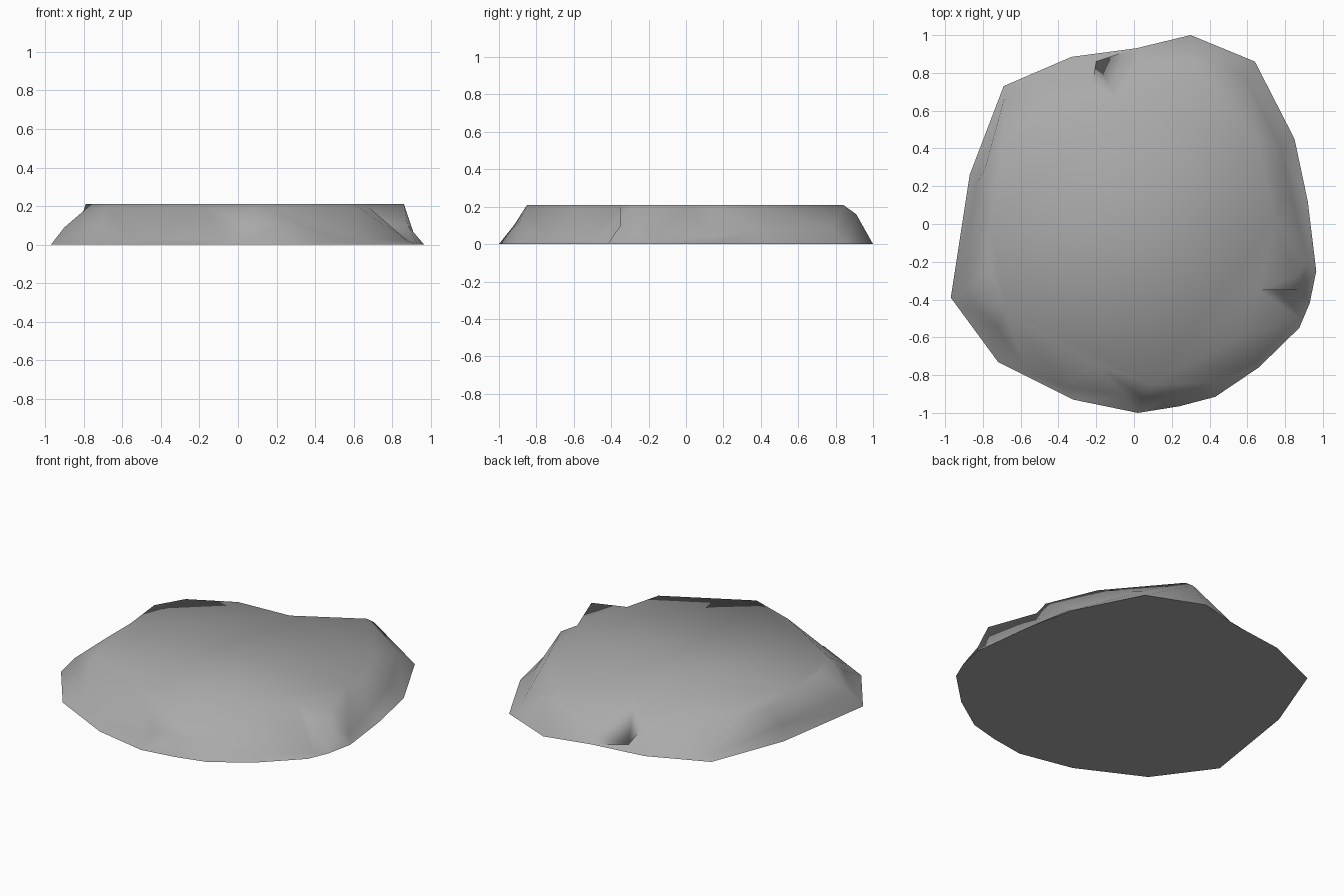
import bpy
import bmesh
from math import atan2

cube = bpy.data.objects.get("Cube")
if cube:
    bpy.data.objects.remove(cube, do_unlink=True)

TOP_HEIGHT = 0.21

# Ground outline of the slab
foot_points = [
    (.3, 1), (.64, .86), (.85, .45), (.92, .12), (.965, -.25), (.93, -.42),
    (.875, -.55), (.66, -.76), (.43, -.915), (.24, -.965), (.02, -1),
    (-.32, -.93), (-.72, -.73), (-.97, -.39), (-.87, .26), (-.69, .73),
    (-.33, .885), (.01, .93)]

# Worn ledge between the ground and the top, with chipped notches
ledge_points = [
    (.32, .91, .16), (.59, .78, .08), (.78, .4, .07), (.84, .12, .04),
    (.92, -.2, .03), (.88, -.35, .1), (.78, -.35, .1), (.88, -.5, .02),
    (.64, -.73, .03), (.42, -.84, .06), (.22, -.9, .1), (.04, -.92, .1),
    (-.05, -.91, .03), (-.38, -.86, .03), (-.58, -.75, .03), (-.72, -.55, .1),
    (-.9, -.35, .09), (-.83, .22, .08), (-.68, .69, .03), (-.5, .75, .06),
    (-.22, .74, .1), (-.2, .86, .03), (.02, .89, .04)]

# Rim of the flat top
rim_points = [
    (.78, .14), (.75, .02), (.86, -.28), (.66, -.35), (.6, -.58), (.1, -.85),
    (-.19, -.75), (-.68, -.46), (-.76, -.24), (-.76, .01), (-.79, .29),
    (-.69, .46), (-.42, .6), (-.07, .62), (.32, .84), (.65, .45)]


def angle(vert):
    return atan2(vert.co.y, vert.co.x)


def make_ring(bm, points):
    """Add points as vertices, ordered anticlockwise around the centre."""
    return sorted((bm.verts.new(p) for p in points), key=angle)


def stitch(bm, lower, upper):
    """Join two rings with triangles, advancing whichever ring lags behind."""
    i = j = 0
    while i < len(lower) or j < len(upper):
        low, high = lower[i % len(lower)], upper[j % len(upper)]
        next_low = lower[(i + 1) % len(lower)]
        next_high = upper[(j + 1) % len(upper)]
        lower_left = i < len(lower)
        upper_left = j < len(upper)
        low_gap = angle(next_low) if i + 1 < len(lower) else 4
        high_gap = angle(next_high) if j + 1 < len(upper) else 4
        if lower_left and (not upper_left or low_gap <= high_gap):
            bm.faces.new((low, next_low, high))
            i += 1
        else:
            bm.faces.new((low, next_high, high))
            j += 1


# Stone slab: three rings joined, closed above and below
bm = bmesh.new()
foot = make_ring(bm, [(x, y, 0) for x, y in foot_points])
ledge = make_ring(bm, ledge_points)
rim = make_ring(bm, [(x, y, TOP_HEIGHT) for x, y in rim_points])
stitch(bm, foot, ledge)
stitch(bm, ledge, rim)
bm.faces.new(rim)
underside = bm.faces.new(list(reversed(foot)))
bmesh.ops.recalc_face_normals(bm, faces=bm.faces)

# Smooth worn stone with a crisp edge around the underside
for face in bm.faces:
    face.smooth = True
for edge in underside.edges:
    edge.smooth = False

mesh = bpy.data.meshes.new("rock_slab")
bm.to_mesh(mesh)
bm.free()
rock_slab = bpy.data.objects.new("rock_slab", mesh)
bpy.context.collection.objects.link(rock_slab)

# Stone colour
stone = bpy.data.materials.new("grey_stone")
stone.use_nodes = True
grey = (0.4, 0.4, 0.4, 1)
stone.diffuse_color = grey
shader = next(n for n in stone.node_tree.nodes if n.type == 'BSDF_PRINCIPLED')
shader.inputs["Base Color"].default_value = grey
mesh.materials.append(stone)
